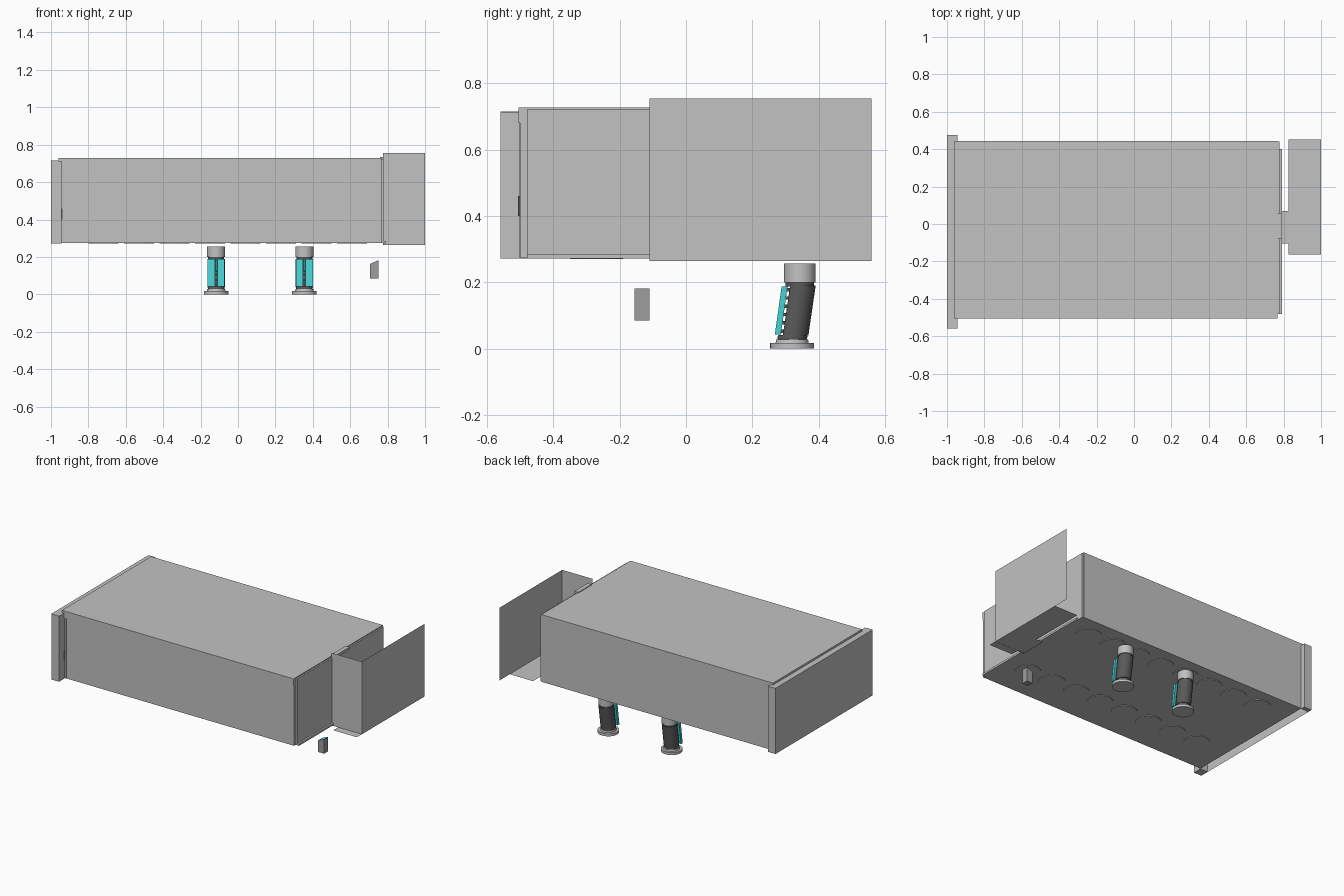
import bpy, bmesh, math

if "Cube" in bpy.data.objects:
    bpy.data.objects.remove(bpy.data.objects["Cube"])

def mat(name, rgb):
    m = bpy.data.materials.new(name)
    m.diffuse_color = (*rgb, 1)
    m.use_nodes = True
    m.node_tree.nodes["Principled BSDF"].inputs["Base Color"].default_value = m.diffuse_color
    return m

GREY = mat("light_grey", (0.54, 0.54, 0.54))
MID = mat("mid_grey", (0.34, 0.34, 0.34))
DARK = mat("dark_grey", (0.10, 0.10, 0.10))
TEAL = mat("teal", (0.06, 0.64, 0.66))

def finish(name, bm, *mats, smooth=False):
    me = bpy.data.meshes.new(name)
    bmesh.ops.recalc_face_normals(bm, faces=bm.faces[:])
    bm.to_mesh(me)
    bm.free()
    for m in mats:
        me.materials.append(m)
    ob = bpy.data.objects.new(name, me)
    bpy.context.collection.objects.link(ob)
    if smooth:
        bpy.ops.object.select_all(action='DESELECT')
        ob.select_set(True)
        bpy.context.view_layer.objects.active = ob
        bpy.ops.object.shade_smooth_by_angle(angle=math.radians(35))
    return ob

def box(name, x, y, z, m=GREY, shear=0.0, skip=()):
    """Box from ranges; shear leans y with height; skip drops sides by normal."""
    bm = bmesh.new()
    bmesh.ops.create_cube(bm, size=1)
    drop = [f for f in bm.faces if tuple(round(c) for c in f.normal) in skip]
    bmesh.ops.delete(bm, geom=drop, context='FACES')
    for v in bm.verts:
        dx, dy, dz = (c + 0.5 for c in v.co)
        h = z[0] + dz * (z[1] - z[0])
        v.co = (x[0] + dx * (x[1] - x[0]),
                y[0] + dy * (y[1] - y[0]) + shear * (h - z[0]), h)
    return finish(name, bm, m)

def sheet(name, corners, m=GREY):
    bm = bmesh.new()
    bm.faces.new([bm.verts.new(c) for c in corners])
    return finish(name, bm, m)

def stack(name, x, rings, m, flat=None, sides=32):
    """Round solid through (z, centre y, radius) rings, optionally flattened in front."""
    bm = bmesh.new()
    loops = []
    for z, cy, r in rings:
        loop = []
        for i in range(sides):
            a = 2 * math.pi * i / sides
            dy = r * math.sin(a)
            if flat:
                dy = max(dy, -flat)
            loop.append(bm.verts.new((x + r * math.cos(a), cy + dy, z)))
        loops.append(loop)
    for a, b in zip(loops, loops[1:]):
        for i in range(sides):
            j = (i + 1) % sides
            bm.faces.new((a[i], a[j], b[j], b[i]))
    bm.faces.new(loops[0])
    bm.faces.new(loops[-1])
    return finish(name, bm, m, smooth=True)

# Main body with overhanging lid
box("body", (-0.93, 0.768), (-0.50, 0.445), (0.275, 0.69))
box("lid", (-0.96, 0.768), (-0.505, 0.445), (0.68, 0.728))

# Left end: thin cover with returned ends, open underneath
box("left_cover", (-1.0, -0.96), (-0.56, 0.475), (0.272, 0.715),
    skip=((1, 0, 0), (0, 0, -1)))
for name, y in (("front", (-0.56, -0.50)), ("back", (0.445, 0.475))):
    box("left_cover_" + name + "_return", (-0.998, -0.943), y, (0.272, 0.714))
box("left_edge_strip", (-0.943, -0.93), (-0.502, 0.445), (0.275, 0.68))
box("latch", (-0.945, -0.937), (-0.506, -0.498), (0.40, 0.46), DARK)

# Right end panels, rail and upper bracket
box("right_panel", (0.768, 0.778), (-0.48, 0.44), (0.275, 0.722))
box("right_rail", (0.778, 0.79), (-0.48, 0.40), (0.272, 0.285))
box("right_bracket", (0.76, 0.79), (-0.08, 0.06), (0.715, 0.733))

# Open side tray made of thin sheets
sheet("tray_outer_sheet", [(1, -0.11, 0.265), (1, 0.56, 0.265),
                           (1, 0.56, 0.755), (1, -0.11, 0.755)])
sheet("tray_front_sheet", [(0.775, -0.11, 0.265), (1, -0.11, 0.265),
                           (1, -0.11, 0.755), (0.775, -0.11, 0.755)])
sheet("tray_floor", [(0.825, -0.163, 0.266), (1, -0.163, 0.266),
                     (1, 0.451, 0.266), (0.825, 0.451, 0.266)])
sheet("tray_tab", [(0.775, -0.105, 0.266), (0.825, -0.105, 0.266),
                   (0.825, 0.07, 0.266), (0.775, 0.07, 0.266)])

# Small separate block with a sloping teal top
blk = box("small_block", (0.706, 0.75), (-0.155, -0.11), (0.085, 0.182), MID)
blk.data.materials.append(TEAL)
for v in blk.data.vertices:
    if v.co.z > 0.1 and v.co.x < 0.72:
        v.co.z = 0.163
for p in blk.data.polygons:
    if p.normal.z > 0.5:
        p.material_index = 1

# Shallow round pads under the body
for row, y in (("back", 0.30), ("front", -0.27)):
    for i in range(8):
        stack(f"{row}_pad_{i + 1}", 0.61 - 0.19 * i,
              [(0.271, y, 0.08), (0.276, y, 0.08)], GREY, sides=24)

# Two leaning feet
LEAN = 0.14
for n, x in enumerate((-0.117, 0.355), 1):
    stack(f"foot_{n}_base", x, [(0, 0.32, 0.066), (0.017, 0.32, 0.066),
                                (0.0171, 0.32, 0.05), (0.028, 0.32, 0.048)], GREY)
    stack(f"foot_{n}_neck", x, [(0.026, 0.32, 0.043), (0.035, 0.321, 0.045),
                                (0.042, 0.322, 0.043)], DARK)
    stack(f"foot_{n}_tube", x, [(0.04, 0.322, 0.047), (0.19, 0.344, 0.047)],
          DARK, flat=0.03)
    stack(f"foot_{n}_collar", x, [(0.188, 0.343, 0.043), (0.202, 0.343, 0.043)], DARK)
    stack(f"foot_{n}_cap", x, [(0.20, 0.343, 0.048), (0.257, 0.343, 0.048)], GREY)
    # teal front pads either side of a centre slit, held off on ribs
    for side, a, b in (("left", -0.046, -0.007), ("right", 0.007, 0.046),
                       ("centre", -0.004, 0.004)):
        z0 = 0.125 if side == "centre" else 0.043
        y0 = 0.268 + LEAN * (z0 - 0.043)
        box(f"foot_{n}_{side}_pad", (x + a, x + b), (y0, y0 + 0.018),
            (z0, 0.188), TEAL, shear=LEAN)
    for i in range(6):
        z = 0.048 + 0.025 * i
        y = 0.284 + LEAN * (z - 0.043)
        box(f"foot_{n}_rib_{i + 1}", (x - 0.032, x + 0.032), (y, y + 0.014),
            (z, z + 0.01), DARK, shear=LEAN)
